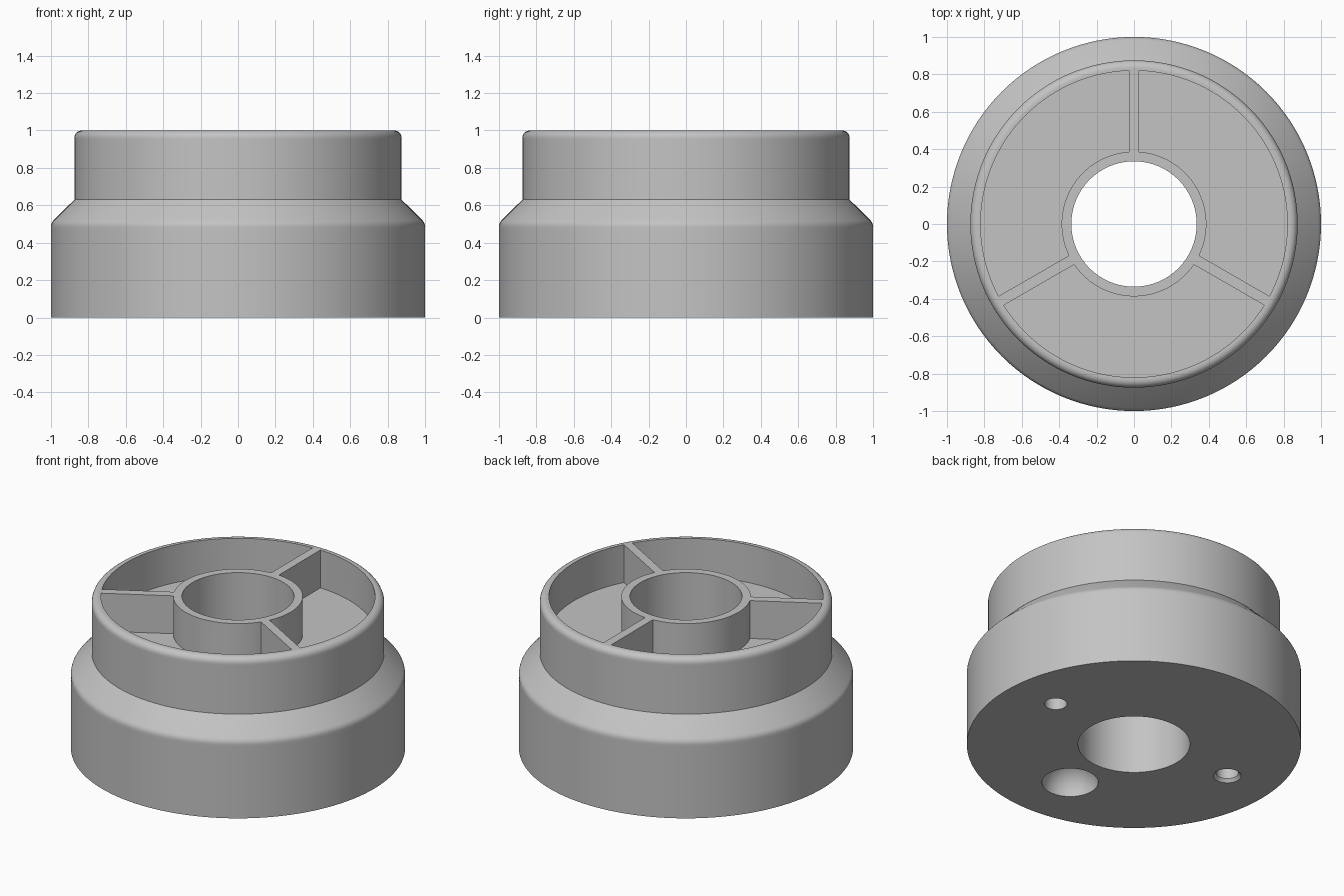
import bpy, bmesh
from math import sin, cos, asin, pi, radians

SEG = 128
HALF_RIB = 0.028
POCKET_OUT, POCKET_IN, FLOOR = 0.82, 0.387, 0.75

if "Cube" in bpy.data.objects:
    bpy.data.objects.remove(bpy.data.objects["Cube"], do_unlink=True)

grey = bpy.data.materials.new("plain_grey")
grey.use_nodes = True
colour = (0.55, 0.55, 0.55, 1)
grey.diffuse_color = colour
grey.node_tree.nodes["Principled BSDF"].inputs["Base Color"].default_value = colour


def finish(name, bm):
    bmesh.ops.recalc_face_normals(bm, faces=bm.faces)
    mesh = bpy.data.meshes.new(name)
    bm.to_mesh(mesh)
    bm.free()
    mesh.materials.append(grey)
    obj = bpy.data.objects.new(name, mesh)
    bpy.context.collection.objects.link(obj)
    return obj


def lathe(name, profile, at=(0, 0), seg=SEG, closed=False):
    """Revolve (radius, z) points around a vertical axis."""
    bm = bmesh.new()
    rings = []
    for r, z in profile:
        if r == 0:
            rings.append([bm.verts.new((at[0], at[1], z))] * seg)
        else:
            rings.append([bm.verts.new((at[0] + r * cos(2 * pi * i / seg),
                                        at[1] + r * sin(2 * pi * i / seg), z))
                          for i in range(seg)])
    pairs = list(zip(rings, rings[1:]))
    if closed:
        pairs.append((rings[-1], rings[0]))
    for a, b in pairs:
        for i in range(seg):
            j = (i + 1) % seg
            bm.faces.new(list(dict.fromkeys((a[i], a[j], b[j], b[i]))))
    return finish(name, bm)


def arc(cx, cz, r, start, end, n=6):
    return [(cx + r * cos(radians(start + (end - start) * i / n)),
             cz + r * sin(radians(start + (end - start) * i / n))) for i in range(n + 1)]


def pocket(name, start):
    """Ring sector between two parallel-sided ribs."""
    def edge(r, n=48):
        gap = asin(HALF_RIB / r)
        sweep = 2 * pi / 3 - 2 * gap
        return [(r * cos(start + gap + sweep * i / n),
                 r * sin(start + gap + sweep * i / n)) for i in range(n + 1)]
    bm = bmesh.new()
    outline = edge(POCKET_OUT) + edge(POCKET_IN)[::-1]
    face = bm.faces.new([bm.verts.new((x, y, FLOOR)) for x, y in outline])
    top = bmesh.ops.extrude_face_region(bm, geom=[face])["geom"]
    bmesh.ops.translate(bm, vec=(0, 0, 0.4),
                        verts=[v for v in top if isinstance(v, bmesh.types.BMVert)])
    return finish(name, bm)


# Stepped outer body with a through bore
profile = [(0.335, 0), (1, 0), (1, 0.47)]
profile += arc(0.95, 0.485, 0.05, 0, 45, 4)
profile += [(0.875, 0.63), (0.875, 0.95)]
profile += arc(0.835, 0.96, 0.04, 0, 90)
profile += [(0.83, 1), (0.335, 1)]
body = lathe("ribbed_hub_body", profile, closed=True)

# Three pockets that leave the ribs, rim and inner sleeve
cutters = [pocket("pocket_cutter", pi / 2 + k * 2 * pi / 3) for k in range(3)]

# Underside: straight hole, countersunk hole and round dimple
cutters.append(lathe("straight_hole_cutter",
                     [(0, -0.1), (0.067, -0.1), (0.067, 0.25), (0, 0.25)],
                     at=(0.67, 0.07), seg=48))
cutters.append(lathe("countersunk_hole_cutter",
                     [(0, -0.02), (0.1, -0.02), (0.067, 0.02), (0.067, 0.25), (0, 0.25)],
                     at=(-0.67, 0.07), seg=48))
dimple = arc(0, 0, 0.168, 0, 90, 12)
dimple[-1] = (0, 0.168)
cutters.append(lathe("dimple_cutter", [(0, -0.1), (0.168, -0.1)] + dimple,
                     at=(0, -0.595), seg=64))

for cutter in cutters:
    cutter.hide_render = True
    mod = body.modifiers.new(cutter.name, "BOOLEAN")
    mod.operation = "DIFFERENCE"
    mod.solver = "EXACT"
    mod.object = cutter

# Bake the cuts, then drop the cutters
bpy.context.view_layer.update()
result = bpy.data.meshes.new_from_object(
    body.evaluated_get(bpy.context.evaluated_depsgraph_get()))
body.modifiers.clear()
body.data = result
result.materials.clear()
result.materials.append(grey)
for cutter in cutters:
    bpy.data.objects.remove(cutter, do_unlink=True)

bpy.ops.object.select_all(action="DESELECT")
body.select_set(True)
bpy.context.view_layer.objects.active = body
bpy.ops.object.shade_smooth_by_angle(angle=radians(30))
